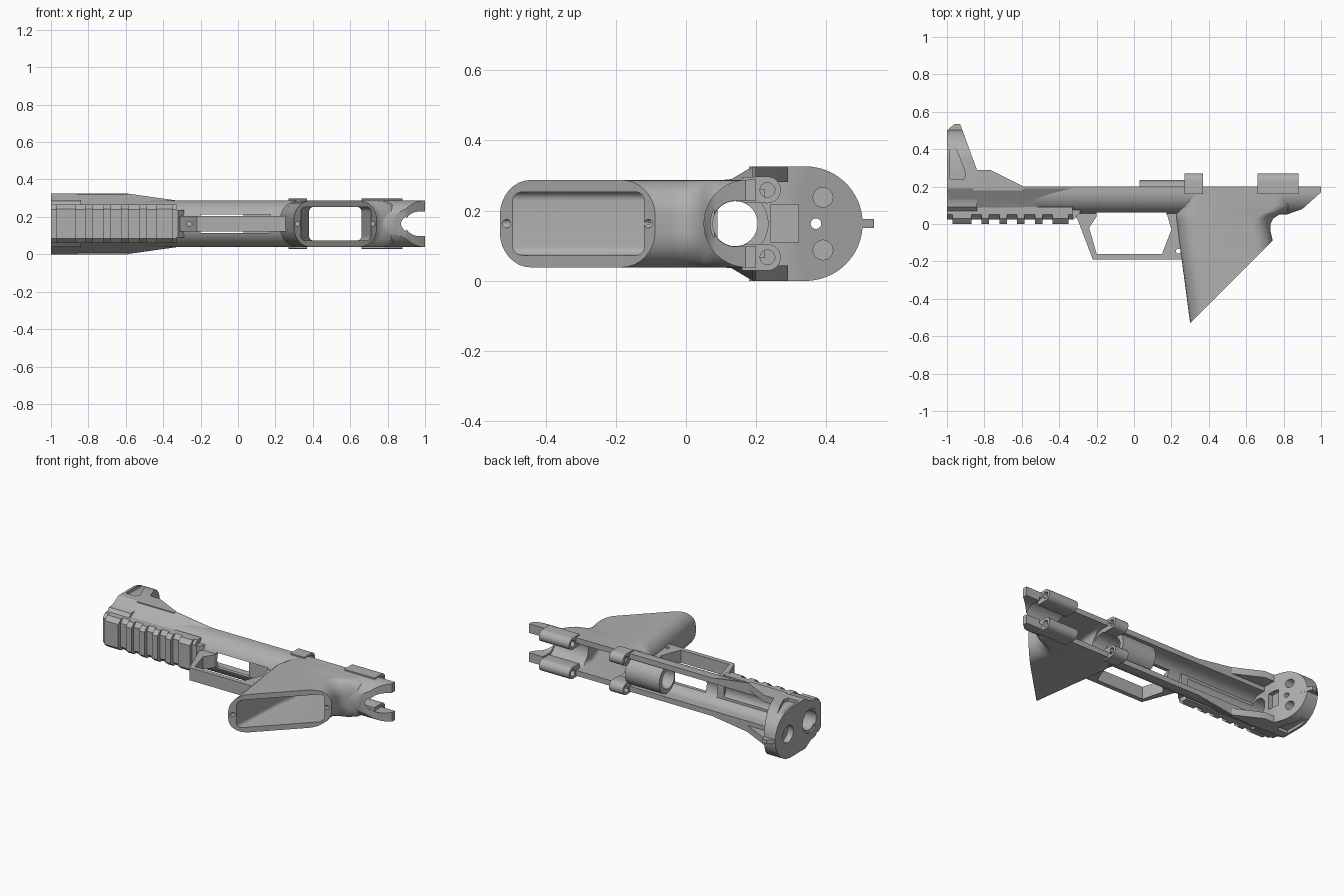
import bpy, bmesh, math
from mathutils import Vector

cube = bpy.data.objects.get("Cube")
if cube:
    bpy.data.objects.remove(cube, do_unlink=True)

MID = 0.163  # middle of the thickness
grey = bpy.data.materials.new("plain_grey")
grey.use_nodes = True
grey.diffuse_color = (0.43, 0.43, 0.43, 1)
grey.node_tree.nodes["Principled BSDF"].inputs["Base Color"].default_value = grey.diffuse_color
cutters = []


def loft(name, rings):
    """Closed skin through rings of equal point count."""
    bm = bmesh.new()
    vs = [[bm.verts.new(p) for p in r] for r in rings]
    n = len(vs[0])
    for a, b in zip(vs, vs[1:]):
        for i in range(n):
            bm.faces.new((a[i], a[(i + 1) % n], b[(i + 1) % n], b[i]))
    bm.faces.new(vs[0])
    bm.faces.new(vs[-1])
    bmesh.ops.recalc_face_normals(bm, faces=bm.faces)
    me = bpy.data.meshes.new(name)
    bm.to_mesh(me)
    bm.free()
    me.materials.append(grey)
    ob = bpy.data.objects.new(name, me)
    bpy.context.collection.objects.link(ob)
    return ob


def place(axis, p, t):
    a, b = p
    return Vector({"x": (t, a, b), "y": (a, t, b), "z": (a, b, t)}[axis])


def prism(name, axis, pts, lo, hi):
    return loft(name, [[place(axis, p, t) for p in pts] for t in (lo, hi)])


def arc(cx, cy, r, start, end, n):
    angles = [math.radians(start + (end - start) * i / n) for i in range(n + 1)]
    return [(cx + r * math.cos(a), cy + r * math.sin(a)) for a in angles]


def rod(name, axis, cx, cy, r, lo, hi):
    return prism(name, axis, arc(cx, cy, r, 0, 360, 40)[:-1], lo, hi)


def box(name, x0, x1, y0, y1, z0, z1):
    return prism(name, "z", [(x0, y0), (x1, y0), (x1, y1), (x0, y1)], z0, z1)


def cutter(ob):
    ob.hide_render = True
    cutters.append(ob)
    return ob


def carve(ob, *tools):
    for t in tools:
        m = ob.modifiers.new("cut", "BOOLEAN")
        m.operation, m.solver, m.object = "DIFFERENCE", "EXACT", t
    bpy.context.view_layer.update()
    me = bpy.data.meshes.new_from_object(ob.evaluated_get(bpy.context.evaluated_depsgraph_get()))
    ob.modifiers.clear()
    ob.data = me
    return ob


def rounded_ring(y, x0, x1, half, r):
    """Rounded rectangle across the handle at height y."""
    pts = []
    for cx, cz, a in ((x1 - r, half - r, 0), (x0 + r, half - r, 90),
                      (x0 + r, r - half, 180), (x1 - r, r - half, 270)):
        pts += arc(cx, MID + cz, r, a, a + 90, 8)
    return [place("y", p, y) for p in pts]


def trough(cy, r, top):
    """U outline, open side towards +y."""
    return [(top, MID + r)] + arc(cy, MID, r, 90, 270, 28) + [(top, MID - r)]


# Shared cutters
bore = cutter(rod("bore_cutter", "x", 0.14, MID, 0.064, -1.1, 1.1))
channel = cutter(prism("channel_cutter", "x", trough(0.16, 0.09, 0.4), -0.84, 0.9))
bed = cutter(prism("bed_cutter", "x", trough(0.14, 0.065, 0.4), 0.2, 1.1))
notch = cutter(prism("notch_cutter", "y",
                     arc(0.985, MID, 0.064, 90, 270, 20) + [(1.1, MID - 0.064), (1.1, MID + 0.064)], -0.1, 0.4))
slope = cutter(prism("tail_cutter", "z", [(0.8, 0.045), (0.9, 0.08), (1.02, 0.188), (1.02, -0.02), (0.8, -0.02)], -0.1, 0.5))
slot = cutter(box("slot_cutter", -0.2, 0.175, -0.02, 0.2, 0.113, 0.213))
well = cutter(loft("well_cutter", [rounded_ring(y, a, b, 0.09, 0.025) for y, a, b in
                                   ((-0.6, 0.33, 0.73), (-0.1, 0.36, 0.71), (0.04, 0.38, 0.66), (0.19, 0.38, 0.66))]))

# Receiver: long rounded trough with a forked tail
receiver = prism("receiver", "x", trough(0.175, 0.125, 0.2), -0.9, 1)
carve(receiver, channel, bore, notch, slope, slot, well, bed)

# Handle: hollow loft cut off on the slant
shape = ((-0.6, 0.31, 0.75), (-0.53, 0.3, 0.75), (-0.19, 0.255, 0.745), (-0.09, 0.24, 0.742), (-0.04, 0.235, 0.73),
         (0, 0.23, 0.73), (0.03, 0.225, 0.745), (0.05, 0.225, 0.775), (0.07, 0.235, 0.83), (0.1, 0.24, 0.86), (0.199, 0.25, 0.88))
handle = loft("handle", [rounded_ring(y, a, b, 0.1245, 0.1) for y, a, b in shape])
slant = cutter(prism("slant_cutter", "z", [(0.1, -0.73), (0.8, -0.03), (0.8, -0.9), (0.1, -0.9)], -0.1, 0.5))
pins = [cutter(rod("pin_cutter", "y", x, MID, 0.012, y - 0.05, y + 0.04)) for x, y in ((0.319, -0.51), (0.722, -0.11))]
cross_pin = cutter(rod("cross_pin_cutter", "z", 0.237, -0.145, 0.013, -0.1, 0.5))
carve(handle, slant, well, channel, *pins, slope, cross_pin)

# Front block: chamfered, tapering back into the receiver
def block_ring(x, w):
    side = [(0.2, w), (0.19, w), (0.13, w - 0.036), (0.09, w - 0.058), (0.06, 0.08)]
    return [Vector((x, y, MID + z)) for y, z in side + [(y, -z) for y, z in reversed(side)]]


front_block = loft("front_block", [block_ring(-0.99, MID), block_ring(-0.6, MID), block_ring(-0.33, 0.125)])
carve(front_block, bore, channel)

# Front plate: round-topped, with a sloped rear face
outline = [(0.06, 0.07), (0.09, 0.04), (0.13, 0.036), (0.19, 0)] + \
    arc(0.34, MID, MID, -90, 90, 36) + [(0.19, 2 * MID), (0.13, 0.29), (0.09, 0.286), (0.06, 0.256)]
front_plate = prism("front_plate", "x", outline, -1, -0.84)
rear = cutter(prism("rear_cutter", "z", [(-0.93, 0.535), (-0.84, 0.29), (-0.7, 0.29), (-0.7, 0.6), (-0.93, 0.6)], -0.1, 0.5))
holes = [cutter(rod("hole_cutter", "x", y, MID + z, r, x, -0.8)) for y, z, r, x in
         ((0.37, 0, 0.015, -1.1), (0.39, 0.075, 0.028, -0.95), (0.39, -0.075, 0.028, -0.95))]
ring = cutter(rod("ring_cutter", "x", 0.14, MID, 0.078, -1.1, -0.975))
pocket = cutter(rod("pocket_cutter", "x", 0.37, MID, 0.055, -1.1, -0.96))
catch = cutter(box("catch_cutter", -0.87, -0.8, 0.24, 0.32, 0.11, 0.217))
panels = [cutter(prism("panel_cutter", "z", [(-0.985, 0.24), (-0.91, 0.24), (-0.9, 0.27), (-0.985, 0.49)], a, b))
          for a, b in ((-0.1, 0.02), (0.306, 0.5))]
carve(front_plate, rear, bore, ring, pocket, catch, *holes, *panels)

# Sight fin on top of the plate
prism("sight_fin", "z", [(-1, 0.47), (-1, 0.5), (-0.96, 0.535), (-0.93, 0.535), (-0.9, 0.455)], 0.15, 0.176)

# Sloped wing walls behind the plate
for side, z in (("upper", 0.282), ("lower", 0.0)):
    prism(side + "_wing", "z", [(-0.86, 0.18), (-0.86, 0.29), (-0.77, 0.29), (-0.59, 0.2), (-0.59, 0.18)], z, z + 0.044)

# Accessory rail: bevelled base and cross teeth
rail = prism("rail_base", "x", [(0.09, 0.06), (0.05, 0.06), (0.025, 0.085), (0.025, 0.24), (0.05, 0.266), (0.09, 0.266)], -1, -0.33)
carve(rail, bore)
prism("rail_end", "z", [(-0.34, 0.09), (-0.34, 0.025), (-0.32, 0.025), (-0.29, 0.06), (-0.29, 0.09)], 0.09, 0.236)
teeth = [(-0.97, -0.87)] + [(-0.815 + 0.095 * i, -0.775 + 0.095 * i) for i in range(4)] + [(-0.435, -0.35)]
for i, (a, b) in enumerate(teeth):
    prism(f"rail_tooth_{i + 1}", "x", [(0.055, 0.06), (0.03, 0.06), (0, 0.085), (0, 0.241), (0.03, 0.266), (0.055, 0.266)], a, b)

# Finger guard
guard = prism("finger_guard", "z", [(-0.34, 0.09), (-0.3, 0.02), (-0.22, -0.19), (0.27, -0.19), (0.27, 0.09)], 0.122, 0.205)
opening = cutter(prism("opening_cutter", "z", [(-0.2, 0.1), (-0.2, 0.04), (-0.24, -0.02), (-0.2, -0.16),
                                               (0.15, -0.16), (0.2, -0.03), (0.18, 0.04), (0.18, 0.1)], -0.1, 0.5))
pin = cutter(rod("guard_pin_cutter", "y", -0.26, MID, 0.013, -0.3, 0.02))
carve(guard, opening, channel, cross_pin, pin, well)

# Barrel sleeve
sleeve = rod("barrel_sleeve", "x", 0.14, MID, 0.095, 0.03, 0.28)
under = cutter(box("under_cutter", 0, 0.3, 0, 0.07, 0, 0.4))
carve(sleeve, bore, under)

# Saddle bridge between the first pair of screw posts
saddle = box("saddle", 0.27, 0.37, 0.08, 0.225, 0.065, 0.261)
carve(saddle, bed)

# Screw posts along the open side
for where, a, b in (("front", 0.27, 0.37), ("rear", 0.66, 0.88)):
    for side, s in (("upper", 1), ("lower", -1)):
        z = MID + s * 0.096
        screw = cutter(rod("screw_cutter", "x", 0.232, z, 0.021, a - 0.05, b + 0.05))
        post = prism(f"{where}_{side}_post", "x",
                     [(0.16, z - 0.037)] + arc(0.232, z, 0.038, -90, 90, 16) + [(0.16, z + 0.037)], a, b)
        carve(post, screw, bore)

# Remove the cutters and smooth only the round surfaces
for c in cutters:
    bpy.data.objects.remove(c, do_unlink=True)
for ob in bpy.context.collection.objects:
    if ob.type == "MESH" and grey.name in ob.data.materials:
        ob.data.shade_smooth()
        ob.data.set_sharp_from_angle(angle=math.radians(30))
